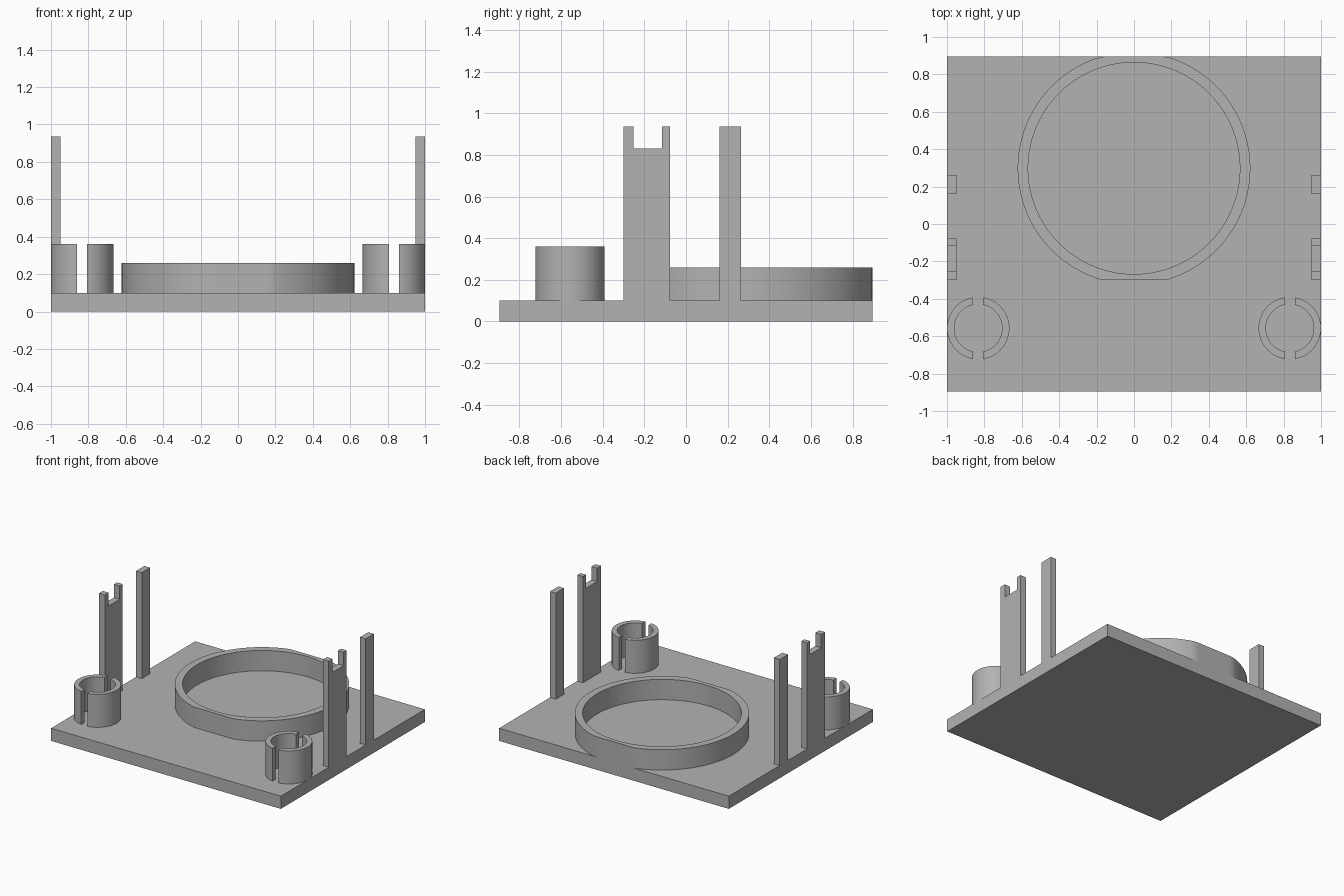
import bpy
import bmesh
from math import acos, cos, pi, radians, sin

if "Cube" in bpy.data.objects:
    bpy.data.objects.remove(bpy.data.objects["Cube"])

HALF_DEPTH = 0.895
BASE_TOP = 0.1

grey = bpy.data.materials.new("plain grey")
grey.use_nodes = True
colour = (0.45, 0.45, 0.45, 1)
grey.diffuse_color = colour
grey.node_tree.nodes["Principled BSDF"].inputs["Base Color"].default_value = colour


def finish(name, bm, smooth=False):
    bmesh.ops.recalc_face_normals(bm, faces=bm.faces)
    mesh = bpy.data.meshes.new(name)
    bm.to_mesh(mesh)
    bm.free()
    mesh.materials.append(grey)
    obj = bpy.data.objects.new(name, mesh)
    bpy.context.collection.objects.link(obj)
    if smooth:
        bpy.ops.object.select_all(action="DESELECT")
        obj.select_set(True)
        bpy.context.view_layer.objects.active = obj
        bpy.ops.object.shade_smooth_by_angle(angle=radians(20))
    return obj


def extrude_up(bm, faces, height):
    out = bmesh.ops.extrude_face_region(bm, geom=faces, use_keep_orig=True)
    verts = [g for g in out["geom"] if isinstance(g, bmesh.types.BMVert)]
    bmesh.ops.translate(bm, verts=verts, vec=(0, 0, height))


def prism(name, points, height):
    """Polygon given as 3D points, extruded along x by height."""
    bm = bmesh.new()
    face = bm.faces.new([bm.verts.new(p) for p in points])
    out = bmesh.ops.extrude_face_region(bm, geom=[face], use_keep_orig=True)
    verts = [g for g in out["geom"] if isinstance(g, bmesh.types.BMVert)]
    bmesh.ops.translate(bm, verts=verts, vec=(height, 0, 0))
    return finish(name, bm)


def wall(name, outer, inner, closed, top):
    """Vertical wall standing on the base between two matching outlines."""
    bm = bmesh.new()
    a = [bm.verts.new((x, y, BASE_TOP)) for x, y in outer]
    b = [bm.verts.new((x, y, BASE_TOP)) for x, y in inner]
    n = len(a)
    faces = []
    for i in range(n if closed else n - 1):
        j = (i + 1) % n
        faces.append(bm.faces.new((a[i], a[j], b[j], b[i])))
    extrude_up(bm, faces, top - BASE_TOP)
    return finish(name, bm, smooth=True)


# Base plate
prism("base_plate", [(-1, -HALF_DEPTH, 0), (-1, HALF_DEPTH, 0),
                     (-1, HALF_DEPTH, BASE_TOP), (-1, -HALF_DEPTH, BASE_TOP)], 2)

# Large ring, trimmed flat at front and back
RING_Y, FLAT = 0.298, 0.597
angles = [2 * pi * i / 128 for i in range(128)]
outer = [(0.622 * cos(t), RING_Y + max(-FLAT, min(FLAT, 0.622 * sin(t)))) for t in angles]
inner = [(0.566 * cos(t), RING_Y + 0.566 * sin(t)) for t in angles]
wall("large_ring", outer, inner, True, 0.26)


def arc(cx, cy, radius, gap, side, steps=32):
    """Half circle whose ends stop at the slot."""
    end = acos(gap / radius)
    turns = [end * (2 * i / steps - 1) for i in range(steps + 1)]
    return [(cx + side * radius * cos(t), cy + radius * sin(t)) for t in turns]


for word, s in (("left", 1), ("right", -1)):
    # Split tube: two half shells with a slot at front and back
    for part, side in (("outer", s), ("inner", -s)):
        wall(f"{word}_tube_{part}_half",
             arc(s * 0.833, -0.557, 0.167, 0.027, side),
             arc(s * 0.833, -0.557, 0.128, 0.027, side), False, 0.36)

    # Upright posts, flush with the side of the base
    x = 0.95 if s > 0 else -1
    notched = [(-0.3, BASE_TOP), (-0.077, BASE_TOP), (-0.077, 0.935), (-0.115, 0.935),
               (-0.115, 0.83), (-0.252, 0.83), (-0.252, 0.935), (-0.3, 0.935)]
    plain = [(0.16, BASE_TOP), (0.263, BASE_TOP), (0.263, 0.935), (0.16, 0.935)]
    prism(f"{word}_notched_post", [(x, y, z) for y, z in notched], 0.05)
    prism(f"{word}_plain_post", [(x, y, z) for y, z in plain], 0.05)
